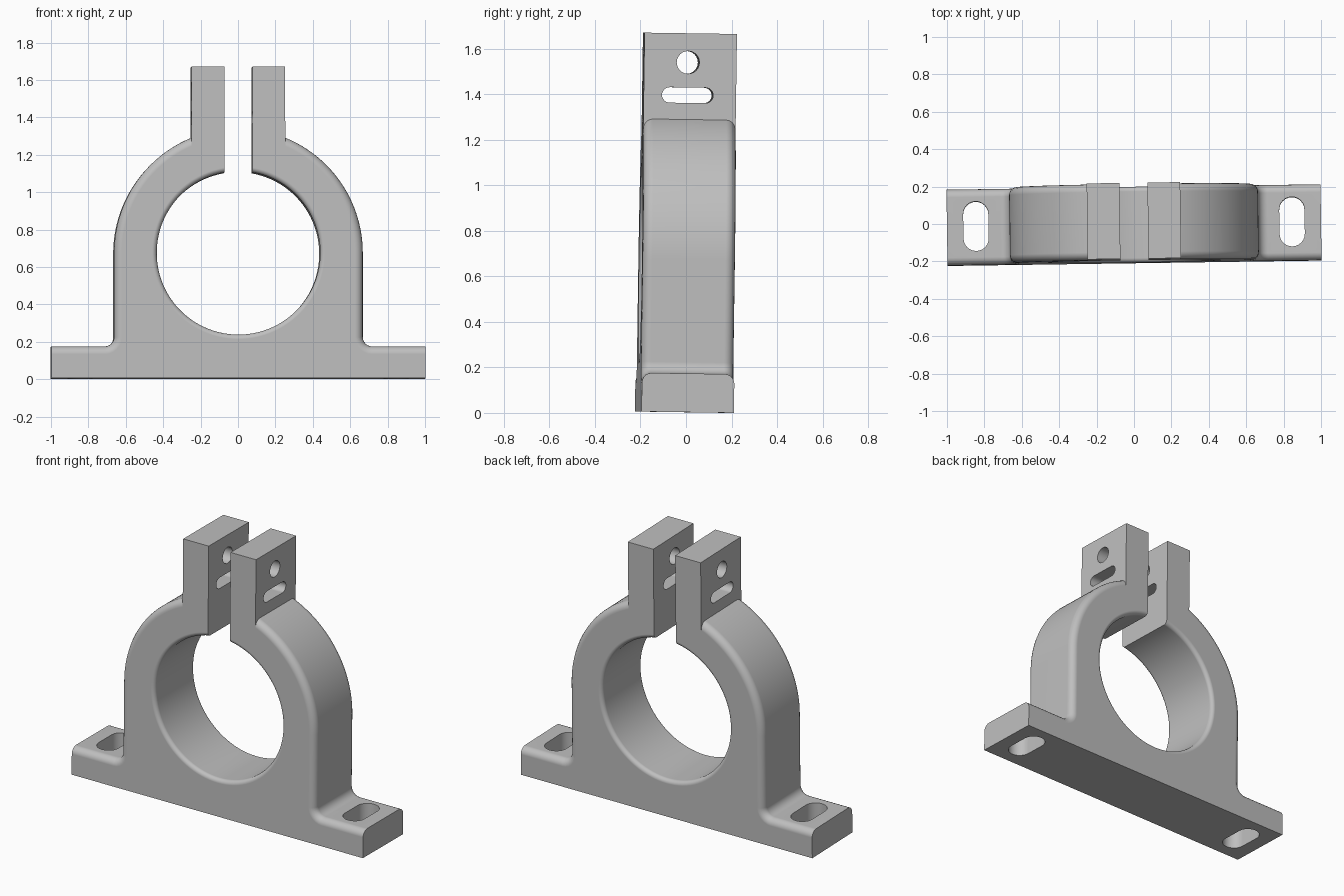
import bpy, bmesh
from math import sin, cos, acos, pi, hypot

if "Cube" in bpy.data.objects:
    bpy.data.objects.remove(bpy.data.objects["Cube"])

# Main dimensions
HALF_DEPTH = 0.203
FOOT_TOP = 0.17
CENTRE_Z = 0.67
OUTER, BORE = 0.665, 0.437
GAP, POST_X, POST_TOP = 0.075, 0.25, 1.665
INNER_FILLET = 0.05

steel = bpy.data.materials.new("plain grey metal")
steel.use_nodes = True
grey = (0.52, 0.52, 0.52, 1)
steel.diffuse_color = grey
steel.node_tree.nodes["Principled BSDF"].inputs["Base Color"].default_value = grey


def arc(cx, cz, r, start, end, steps):
    angles = [start + (end - start) * i / steps for i in range(steps + 1)]
    return [(cx + r * cos(a), cz + r * sin(a)) for a in angles]


def slot(cu, cv, length, width):
    """Outline with round ends, long in the first axis."""
    r = width / 2
    reach = length / 2 - r
    return (arc(cu + reach, cv, r, -pi / 2, pi / 2, 12)
            + arc(cu - reach, cv, r, pi / 2, 3 * pi / 2, 12))


def prism(name, outline, low, high, axis):
    """Extrude a flat outline along the given axis."""
    place = {"X": lambda u, v, t: (t, u, v),
             "Y": lambda u, v, t: (u, t, v),
             "Z": lambda u, v, t: (u, v, t)}[axis]
    bm = bmesh.new()
    rings = [[bm.verts.new(place(u, v, t)) for u, v in outline] for t in (low, high)]
    bm.faces.new(rings[0])
    bm.faces.new(rings[1])
    n = len(outline)
    for i in range(n):
        j = (i + 1) % n
        bm.faces.new((rings[0][i], rings[0][j], rings[1][j], rings[1][i]))
    bmesh.ops.recalc_face_normals(bm, faces=bm.faces)
    mesh = bpy.data.meshes.new(name)
    bm.to_mesh(mesh)
    bm.free()
    mesh.materials.append(steel)
    obj = bpy.data.objects.new(name, mesh)
    bpy.context.collection.objects.link(obj)
    return obj


def combine(target, tool, operation):
    """Apply a boolean and discard the tool."""
    mod = target.modifiers.new("combine", "BOOLEAN")
    mod.operation, mod.object, mod.solver = operation, tool, "EXACT"
    bpy.context.view_layer.objects.active = target
    bpy.ops.object.modifier_apply(modifier=mod.name)
    bpy.data.objects.remove(tool)


def on_bore(v):
    return abs(hypot(v.co.x, v.co.z - CENTRE_Z) - BORE) < 1e-4


def is_bore_rim(e):
    a, b = e.verts
    return abs(a.co.y - b.co.y) < 1e-5 and on_bore(a) and on_bore(b)


def is_outer_rim(e):
    a, b = e.verts
    across_gap = all(abs(abs(v.co.x) - GAP) < 1e-4 for v in e.verts)
    return (abs(a.co.y - b.co.y) < 1e-5 and min(a.co.z, b.co.z) > FOOT_TOP - 1e-4
            and not across_gap and not is_bore_rim(e))


# Split ring on a footed base, drawn as one outline
right = [(1, 0), (1, FOOT_TOP)]
right += arc(OUTER + INNER_FILLET, FOOT_TOP + INNER_FILLET, INNER_FILLET,
             -pi / 2, -pi, 6)
right += arc(0, CENTRE_Z, OUTER, 0, acos(GAP / OUTER), 36)
right += arc(0, CENTRE_Z, BORE, acos(GAP / BORE), -pi / 2, 48)
left = [(-x, z) for x, z in reversed(right[:-1])]
bracket = prism("clamp_bracket", right + left, -HALF_DEPTH, HALF_DEPTH, "Y")

# Rounded outer and bore rims
bm = bmesh.new()
bm.from_mesh(bracket.data)
for rule, size in ((is_outer_rim, 0.042), (is_bore_rim, 0.025)):
    bmesh.ops.bevel(bm, geom=[e for e in bm.edges if rule(e)], offset=size,
                    offset_type="OFFSET", segments=5, profile=0.5,
                    affect="EDGES", clamp_overlap=False)
bm.to_mesh(bracket.data)
bm.free()

# Clamping posts and foot slots, one per side
for side in (1, -1):
    a, b = side * GAP, side * POST_X
    post = prism("clamp_post", [(a, 1.2), (b, 1.2), (b, POST_TOP), (a, POST_TOP)],
                 -HALF_DEPTH, HALF_DEPTH, "Y")
    combine(bracket, post, "UNION")
    foot_slot = [(v + side * 0.845, u) for u, v in slot(0.005, 0, 0.265, 0.135)]
    combine(bracket, prism("foot_slot_cutter", foot_slot, -0.1, 0.4, "Z"), "DIFFERENCE")

# Bolt hole and slot through both posts
for outline in (slot(-0.01, 1.537, 0.1, 0.1), slot(-0.01, 1.393, 0.225, 0.068)):
    combine(bracket, prism("post_cutter", outline, -0.5, 0.5, "X"), "DIFFERENCE")

# Smooth curved surfaces, keep flat faces flat
bracket.select_set(True)
bpy.context.view_layer.objects.active = bracket
bpy.ops.object.shade_smooth_by_angle(angle=pi / 6)
weighted = bracket.modifiers.new("flat face shading", "WEIGHTED_NORMAL")
weighted.keep_sharp = True

# Slight lean and turn of the whole part
bracket.rotation_euler = (-0.0147, 0, 0.0145)
bracket.location = (0, -0.007, 0.003)
